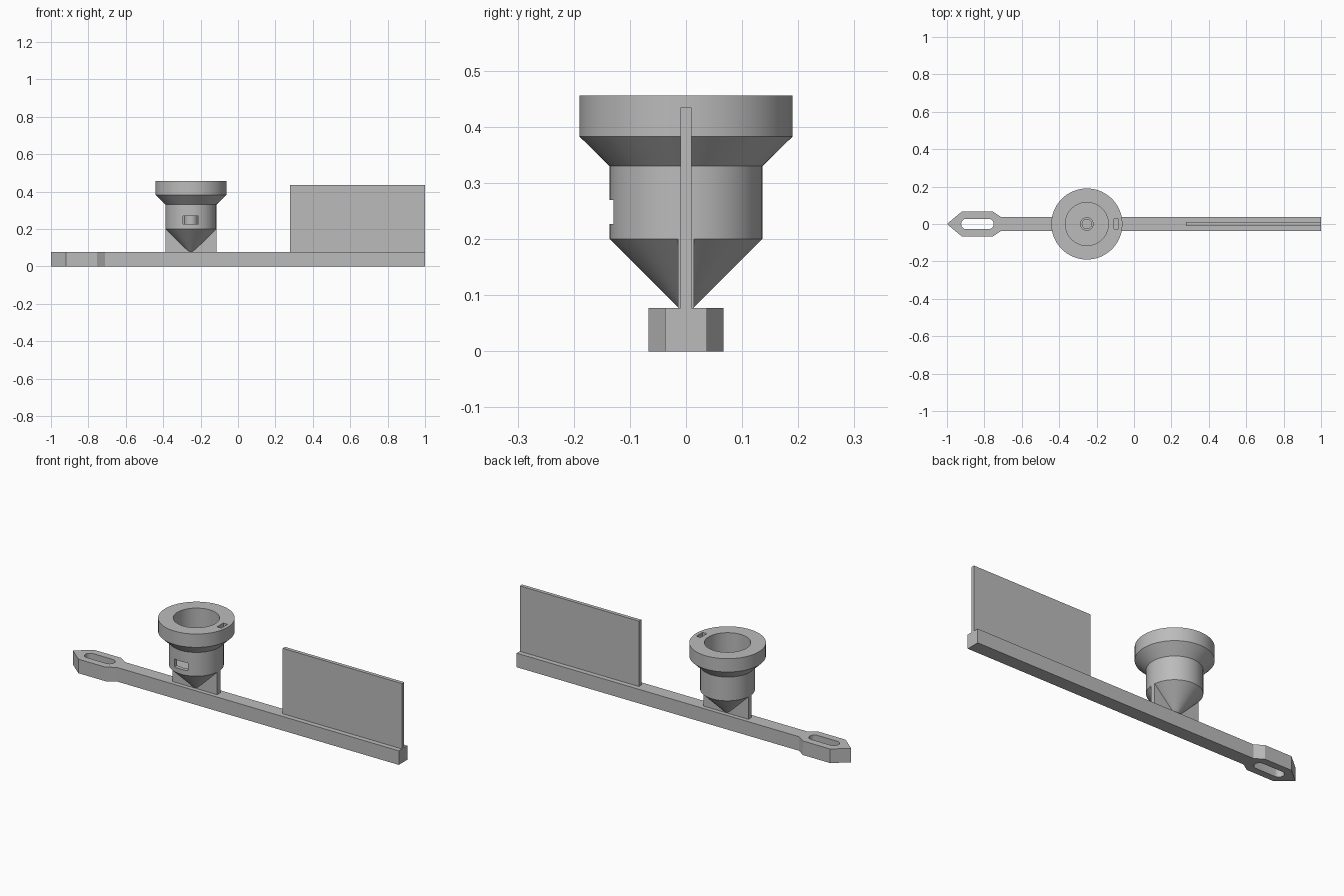
import bpy, bmesh, math
from mathutils import Vector

cube = bpy.data.objects.get("Cube")
if cube:
    bpy.data.objects.remove(cube)

grey = bpy.data.materials.new("plain grey")
grey.use_nodes = True
grey.diffuse_color = (0.5, 0.5, 0.5, 1)
grey.node_tree.nodes["Principled BSDF"].inputs["Base Color"].default_value = (0.5, 0.5, 0.5, 1)

CUP_X = -0.252
BAR_TOP = 0.077


def finish(name, bm):
    bmesh.ops.recalc_face_normals(bm, faces=bm.faces)
    mesh = bpy.data.meshes.new(name)
    bm.to_mesh(mesh)
    bm.free()
    mesh.materials.append(grey)
    obj = bpy.data.objects.new(name, mesh)
    bpy.context.collection.objects.link(obj)
    return obj


def prism(name, outline, z0, z1):
    bm = bmesh.new()
    face = bm.faces.new([bm.verts.new((x, y, z0)) for x, y in outline])
    top = bmesh.ops.extrude_face_region(bm, geom=[face])["geom"]
    verts = [v for v in top if isinstance(v, bmesh.types.BMVert)]
    bmesh.ops.translate(bm, verts=verts, vec=(0, 0, z1 - z0))
    return finish(name, bm)


def box(name, x0, x1, y0, y1, z0, z1):
    return prism(name, [(x0, y0), (x1, y0), (x1, y1), (x0, y1)], z0, z1)


def revolve(name, profile, steps=72):
    bm = bmesh.new()
    verts = [bm.verts.new((CUP_X + r, 0, z)) for r, z in profile]
    edges = [bm.edges.new(pair) for pair in zip(verts, verts[1:])]
    bmesh.ops.spin(bm, geom=verts + edges, cent=(CUP_X, 0, 0), axis=(0, 0, 1),
                   angle=math.tau, steps=steps, use_duplicate=False)
    bmesh.ops.remove_doubles(bm, verts=bm.verts, dist=0.0002)
    return finish(name, bm)


def cut(obj, cutter):
    mod = obj.modifiers.new(cutter.name, "BOOLEAN")
    mod.operation = "DIFFERENCE"
    mod.solver = "EXACT"
    mod.object = cutter
    bpy.context.view_layer.objects.active = obj
    bpy.ops.object.modifier_apply(modifier=mod.name)
    bpy.data.objects.remove(cutter)


def smooth(obj):
    bpy.ops.object.select_all(action="DESELECT")
    obj.select_set(True)
    bpy.context.view_layer.objects.active = obj
    bpy.ops.object.shade_smooth_by_angle(angle=math.radians(30))


# Base bar with a pointed, widened head
half = [(1, 0.037), (-0.71, 0.037), (-0.755, 0.067), (-0.92, 0.067)]
outline = half + [(-1, 0)] + [(x, -y) for x, y in reversed(half)]
bar = prism("base_bar", outline, 0, BAR_TOP)

# Rounded slot through the head
slot = []
R = 0.028
for cx, start in ((-0.778, -90), (-0.896, 90)):
    for i in range(17):
        a = math.radians(start + 180 * i / 16)
        slot.append((cx + R * math.cos(a), R * math.sin(a)))
cut(bar, prism("head_slot", slot, -0.1, 0.2))
smooth(bar)

# Upright vane
box("vane", 0.278, 1, -0.01, 0.01, BAR_TOP - 0.005, 0.435)

# Fin under the cup
box("cup_support_fin", CUP_X - 0.136, CUP_X + 0.136, -0.014, 0.014, BAR_TOP - 0.005, 0.2)

# Hollow cup with cone bottom, flared rim and inner tube
cup = revolve("cup", [
    (0, 0.077), (0.013, 0.077), (0.136, 0.2), (0.136, 0.33), (0.19, 0.383),
    (0.19, 0.456), (0.115, 0.456), (0.115, 0.205), (0.036, 0.205),
    (0.036, 0.3), (0.025, 0.3), (0.025, 0.205), (0, 0.205)])

# Window in the cup wall and slot in the rim
cut(cup, box("window", CUP_X - 0.041, CUP_X + 0.041, -0.2, -0.08, 0.227, 0.27))
cut(cup, box("rim_slot", CUP_X + 0.144, CUP_X + 0.17, -0.027, 0.027, 0.41, 0.5))
smooth(cup)
